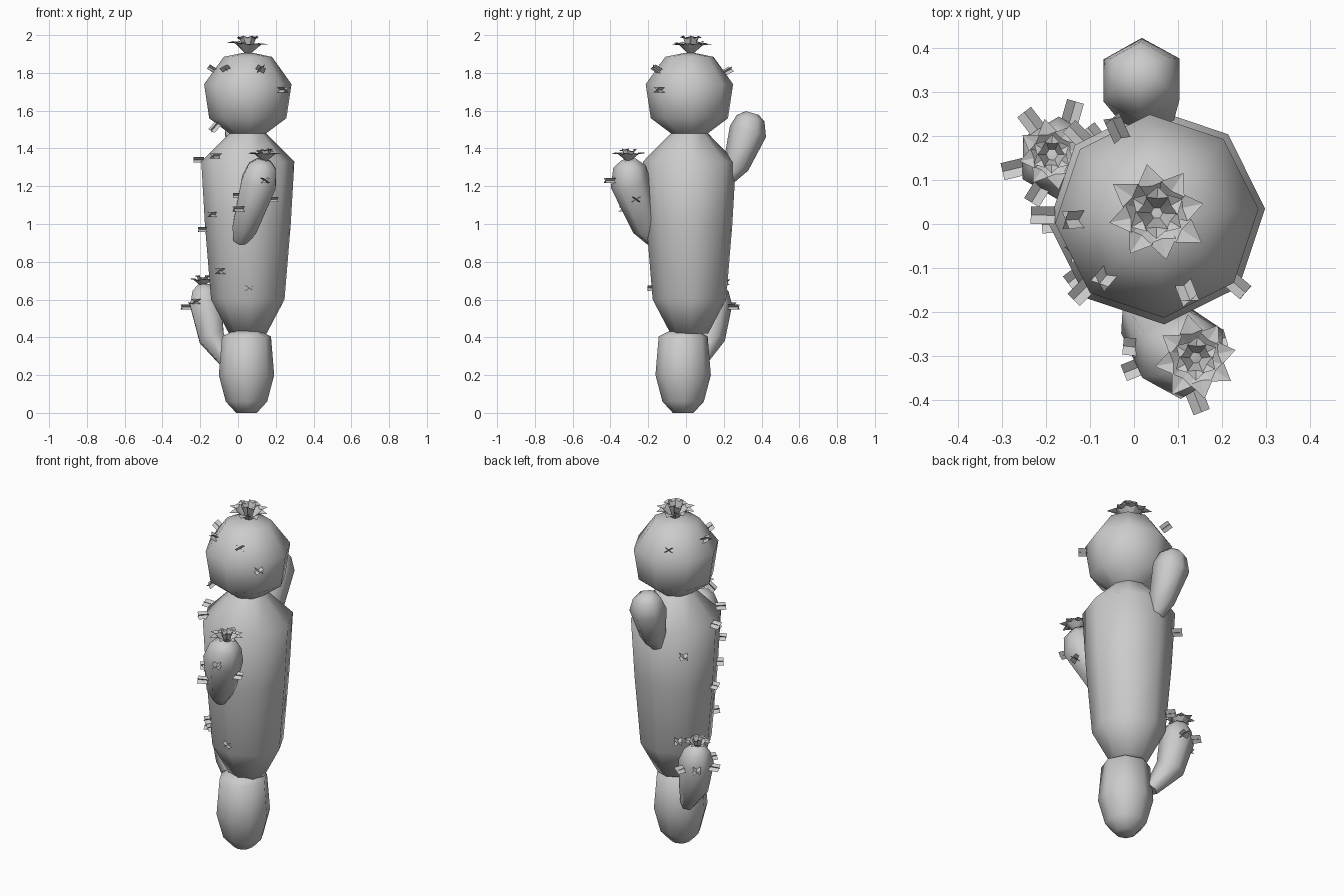
import bpy, bmesh, math, random
from mathutils import Vector, Matrix

random.seed(4)
if "Cube" in bpy.data.objects:
    bpy.data.objects.remove(bpy.data.objects["Cube"], do_unlink=True)

grey = bpy.data.materials.new("plain_grey")
grey.use_nodes = True
COLOUR = (0.6, 0.6, 0.6, 1)
grey.diffuse_color = COLOUR
grey.node_tree.nodes["Principled BSDF"].inputs["Base Color"].default_value = COLOUR


def finish(name, bm, smooth):
    mesh = bpy.data.meshes.new(name)
    if smooth:
        bmesh.ops.recalc_face_normals(bm, faces=bm.faces)
    bm.to_mesh(mesh)
    bm.free()
    mesh.materials.append(grey)
    if smooth:
        mesh.shade_smooth()
        mesh.set_sharp_from_angle(angle=math.radians(66))
    obj = bpy.data.objects.new(name, mesh)
    bpy.context.collection.objects.link(obj)
    return obj


def loft(name, rings, sides, turn):
    """Closed skin over rings of (x, y, z, radius), each square to the path."""
    bm = bmesh.new()
    centres = [Vector(r[:3]) for r in rings]
    loops = []
    for i, ring in enumerate(rings):
        tangent = centres[min(i + 1, len(rings) - 1)] - centres[max(i - 1, 0)]
        rot = Vector((0, 0, 1)).rotation_difference(tangent)
        loop = []
        for k in range(sides):
            a = turn + math.tau * k / sides
            loop.append(bm.verts.new(centres[i] + rot @ Vector((math.cos(a), math.sin(a), 0)) * ring[3]))
        loops.append(loop)
    for low, high in zip(loops, loops[1:]):
        for k in range(sides):
            n = (k + 1) % sides
            bm.faces.new((low[k], low[n], high[n], high[k]))
    bm.faces.new(loops[0][::-1])
    bm.faces.new(loops[-1])
    return finish(name, bm, True)


def column(name, x, y, profile):
    loft(name, [(x, y, z, r) for z, r in profile], 8, math.radians(4))


# Main stacked trunk
column("base_segment", 0.045, -0.015,
       [(0, 0.055), (0.06, 0.11), (0.2, 0.147), (0.405, 0.13), (0.435, 0.07)])
column("trunk_and_head", 0.052, 0.018,
       [(0.42, 0.1), (0.6, 0.195), (1.0, 0.228), (1.33, 0.247), (1.48, 0.098),
        (1.56, 0.205), (1.74, 0.232), (1.885, 0.128), (1.905, 0.03)])

# Side arms
HALF = math.pi / 2
loft("front_arm", [(0.01, -0.17, 0.91, 0.04), (0.035, -0.21, 0.98, 0.075),
                   (0.11, -0.295, 1.22, 0.107), (0.13, -0.3, 1.305, 0.085),
                   (0.138, -0.305, 1.34, 0.04)], 6, HALF)
loft("lower_arm", [(-0.06, 0.07, 0.27, 0.04), (-0.14, 0.13, 0.4, 0.078),
                   (-0.172, 0.15, 0.58, 0.095), (-0.18, 0.155, 0.65, 0.07),
                   (-0.182, 0.157, 0.68, 0.035)], 6, HALF)
loft("back_arm", [(0.03, 0.22, 1.24, 0.04), (0.03, 0.265, 1.31, 0.07),
                  (0.017, 0.328, 1.49, 0.1), (0.015, 0.342, 1.56, 0.075),
                  (0.015, 0.35, 1.588, 0.035)], 6, HALF)


def flower(name, place, radius, height):
    """Outer spread of pointed petals around a shorter, steeper ring."""
    bm = bmesh.new()
    for count, reach, rise, turn in ((8, 1.0, 0.65, 0.2), (6, 0.55, 0.95, 0.5)):
        for k in range(count):
            spin = Matrix.Rotation(turn + math.tau * k / count, 4, 'Z')
            lift = height * (rise + random.uniform(-0.12, 0.05))
            length = radius * reach * random.uniform(0.9, 1.05)
            half = radius * 0.27 * (0.6 + 0.4 * reach)
            points = [(0.01, -0.008, 0), (length * 0.6, -half, lift), (length, 0, lift * 0.9),
                      (length * 0.6, half, lift), (0.01, 0.008, 0), (length * 0.55, 0, lift * 0.85)]
            v = [bm.verts.new(spin @ Vector(p) + Vector(place)) for p in points]
            bm.faces.new((v[0], v[1], v[5]))
            bm.faces.new((v[1], v[2], v[5]))
            bm.faces.new((v[2], v[3], v[5]))
            bm.faces.new((v[3], v[4], v[5]))
            bm.faces.new((v[4], v[0], v[5]))
    finish(name, bm, False)


# Flowers
flower("head_flower", (0.052, 0.025, 1.9), 0.118, 0.1)
flower("front_arm_flower", (0.142, -0.305, 1.335), 0.098, 0.065)
flower("lower_arm_flower", (-0.187, 0.158, 0.675), 0.082, 0.055)


def spines(name, middle, places):
    """Pairs of crossed blades pointing away from a middle point or axis."""
    bm = bmesh.new()
    for place in places:
        p = Vector(place)
        m = Vector((middle[0], middle[1], middle[2] if len(middle) > 2 else p.z))
        out = (p - m).normalized()
        rot = out.to_track_quat('Z', 'Y')
        for angle in (0.6, -0.6):
            side = rot @ Vector((math.cos(angle), math.sin(angle), 0)) * 0.024
            a, b = p - out * 0.03, p + out * 0.025
            bm.faces.new([bm.verts.new(c) for c in (a - side, a + side, b + side, b - side)])
    finish(name, bm, False)


# Spines
spines("head_spines", (0.052, 0.018, 1.7),
       [(-0.135, 0.01, 1.82), (-0.065, -0.12, 1.82), (0.12, -0.155, 1.82),
        (0.235, -0.14, 1.71), (-0.04, 0.22, 1.81), (-0.125, -0.06, 1.51)])
spines("trunk_spines", (0.052, 0.018),
       [(-0.21, 0.02, 1.34), (-0.12, -0.155, 1.36), (-0.13, -0.12, 1.05),
        (-0.185, 0, 0.97), (-0.09, -0.14, 0.75), (0.06, -0.178, 0.66),
        (-0.13, 0.205, 1.2), (-0.09, 0.2, 0.69)])
spines("front_arm_spines", (0.1, -0.29),
       [(0.145, -0.405, 1.23), (0.0, -0.28, 1.15), (0.0, -0.33, 1.08), (0.185, -0.265, 1.13)])
spines("lower_arm_spines", (-0.17, 0.15),
       [(-0.22, 0.07, 0.59), (-0.275, 0.125, 0.56), (-0.235, 0.235, 0.57), (-0.14, 0.255, 0.56)])
